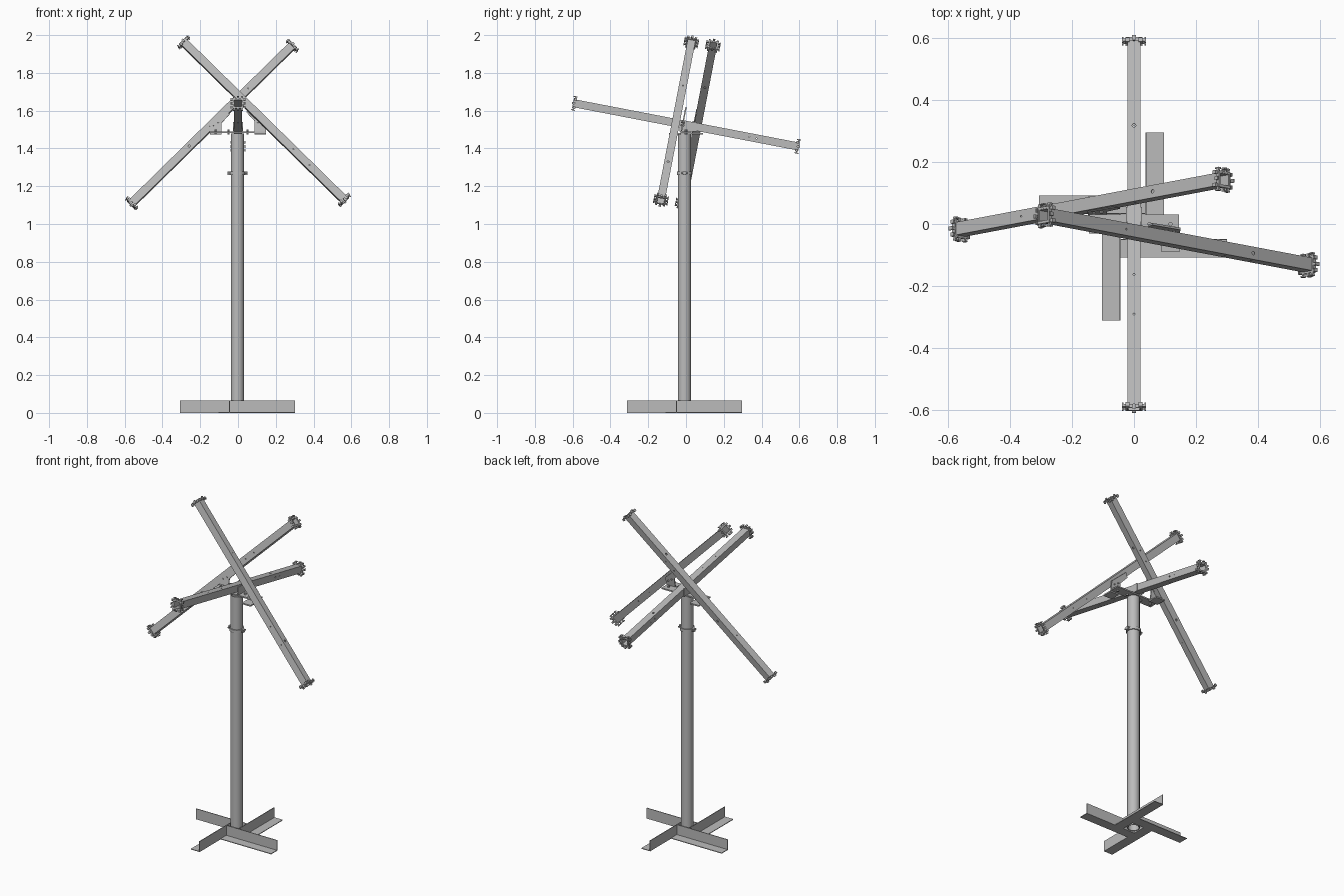
import bpy, bmesh
from math import sin, cos, pi, radians, sqrt
from mathutils import Matrix, Vector

if "Cube" in bpy.data.objects:
    bpy.data.objects.remove(bpy.data.objects["Cube"], do_unlink=True)

steel = bpy.data.materials.new("galvanised_steel")
steel.use_nodes = True
steel.diffuse_color = (0.5, 0.5, 0.5, 1)
steel.node_tree.nodes["Principled BSDF"].inputs["Base Color"].default_value = (0.5, 0.5, 0.5, 1)


def frame(x, y, z, origin):
    m = Matrix((x, y, z)).transposed().to_4x4()
    m.translation = origin
    return m


def add_box(bm, centre, size, m=Matrix()):
    bmesh.ops.create_cube(bm, size=1, matrix=m @ Matrix.Translation(centre) @ Matrix.Diagonal((*size, 1)))


def add_rod(bm, radius, depth, m, sides=12):
    bmesh.ops.create_cone(bm, cap_ends=True, segments=sides, radius1=radius, radius2=radius, depth=depth, matrix=m)


def add_tube(bm, sides, outer, inner, z0, z1, m=Matrix()):
    # hollow prism about the local z axis
    rings = []
    for r, z in ((outer, z0), (outer, z1), (inner, z1), (inner, z0)):
        ring = []
        for i in range(sides):
            t = 2 * pi * (i + 0.5) / sides
            ring.append(bm.verts.new(m @ Vector((r * cos(t), r * sin(t), z))))
        rings.append(ring)
    for k in range(4):
        p, q = rings[k], rings[(k + 1) % 4]
        for i in range(sides):
            j = (i + 1) % sides
            bm.faces.new((p[i], p[j], q[j], q[i]))


def add_plate(bm, outline, thick, m):
    # flat outline in local xy, extruded along local z
    face = bm.faces.new([bm.verts.new(m @ Vector((x, y, -thick / 2))) for x, y in outline])
    ext = bmesh.ops.extrude_face_region(bm, geom=[face])["geom"]
    shift = m.to_3x3() @ Vector((0, 0, thick))
    bmesh.ops.translate(bm, vec=shift, verts=[v for v in ext if isinstance(v, bmesh.types.BMVert)])


def finish(bm, name, smooth=False):
    bmesh.ops.recalc_face_normals(bm, faces=bm.faces)
    mesh = bpy.data.meshes.new(name)
    bm.to_mesh(mesh)
    bm.free()
    mesh.materials.append(steel)
    ob = bpy.data.objects.new(name, mesh)
    bpy.context.collection.objects.link(ob)
    bpy.ops.object.select_all(action="DESELECT")
    ob.select_set(True)
    bpy.context.view_layer.objects.active = ob
    if smooth:
        bpy.ops.object.shade_smooth_by_angle(angle=radians(35))
    return ob


ROOT2 = sqrt(2)
POST = Matrix.Translation((-0.003, -0.008, 0))

# base: four angle irons arranged as a pinwheel around the post
for i, side in enumerate(("front", "left", "back", "right")):
    m = POST @ Matrix.Rotation(i * pi / 2, 4, "Z")
    bm = bmesh.new()
    profile = [(-0.04, 0), (-0.04, 0.065), (-0.044, 0.065), (-0.044, 0.004), (-0.1, 0.004), (-0.1, 0)]
    along = m @ frame((0, 1, 0), (0, 0, 1), (1, 0, 0), (0.132, 0, 0))
    add_plate(bm, profile, 0.344, along)
    finish(bm, "base_angle_" + side)

# post with its clamp ring
bm = bmesh.new()
add_tube(bm, 32, 0.035, 0.031, 0.002, 1.48, POST)
finish(bm, "post", True)
bm = bmesh.new()
add_tube(bm, 32, 0.041, 0.0345, 1.26, 1.278, POST)
for s in (-1, 1):
    add_box(bm, (s * 0.046, 0, 1.269), (0.012, 0.016, 0.018), POST)
    add_rod(bm, 0.005, 0.034, POST @ Matrix.Translation((s * 0.047, 0, 1.269)) @ Matrix.Rotation(pi / 2, 4, "X"), 6)
finish(bm, "post_clamp", True)

# three mutually square arm directions, tilted together
tilt = radians(10.9)
A = Vector((0, cos(tilt), -sin(tilt)))
UP = Vector((0, sin(tilt), cos(tilt)))
X = Vector((1, 0, 0))
B = (X + UP) / ROOT2
C = (X - UP) / ROOT2
HALF = 0.608


def arm(name, centre, axis, up, holes):
    m = frame(up.cross(axis), up, axis, centre)
    bm = bmesh.new()
    add_tube(bm, 4, 0.021 * ROOT2, 0.018 * ROOT2, -HALF, HALF, m)
    ob = finish(bm, name)
    # drilled bolt holes
    bm = bmesh.new()
    for z, turn, r in holes:
        add_rod(bm, r, 0.08, m @ Matrix.Translation((0, 0, z)) @ Matrix.Rotation(pi / 2, 4, turn))
    cutter = finish(bm, name + "_drill")
    cutter.hide_render = True
    bpy.context.view_layer.objects.active = ob
    mod = ob.modifiers.new("drill", "BOOLEAN")
    mod.operation = "DIFFERENCE"
    mod.object = cutter
    bpy.ops.object.modifier_apply(modifier=mod.name)
    bpy.data.objects.remove(cutter, do_unlink=True)
    # toothed collars at both ends
    for s, end in ((-1, "lower"), (1, "upper")):
        bm = bmesh.new()
        z = s * (HALF - 0.005)
        add_tube(bm, 4, 0.027 * ROOT2, 0.0205 * ROOT2, z - 0.006, z + 0.006, m)
        for q in range(4):
            turned = m @ Matrix.Rotation(q * pi / 2, 4, "Z")
            for t in (-0.021, 0, 0.021):
                add_box(bm, (0.031, t, z - s * 0.002), (0.014, 0.008, 0.008), turned)
                lean = 0.004 if t else -0.004
                add_box(bm, (0.036, t, z - s * lean), (0.005, 0.012, 0.014), turned)
        finish(bm, name + "_collar_" + end)


arm("long_arm", Vector((0, 0, 1.525)), A, UP,
    [(0.32, "X", 0.006), (-0.17, "X", 0.003), (-0.3, "X", 0.003), (0.34, "Y", 0.004), (0.38, "Y", 0.003)])
arm("back_arm", Vector((-0.1375, 0.0625, 1.527)), B, A,
    [(0.3, "Y", 0.006), (-0.17, "X", 0.006), (0.27, "X", 0.003), (-0.3, "Y", 0.003), (0.2, "X", 0.003)])
arm("front_arm", Vector((0.1375, -0.0525, 1.545)), C, A,
    [(0.33, "Y", 0.006), (0.34, "X", 0.003), (0.22, "X", 0.003), (-0.25, "Y", 0.003)])

# head plate on the post and cheeks that hold the long arm
bm = bmesh.new()
add_box(bm, (0, 0, 1.487), (0.29, 0.06, 0.008))
finish(bm, "head_plate")
bm = bmesh.new()
for s in (-1, 1):
    add_box(bm, (s * 0.0235, 0.01, 1.515), (0.004, 0.09, 0.05))
finish(bm, "long_arm_cheeks")

# gussets and clips joining the two diagonal arms to the head plate
outline = [(0.148, 0), (0.088, 0), (0.088, 0.05), (0.045, 0.098), (0.06, 0.125), (0.15, 0.043)]
for s, name, y, lift in ((-1, "back", 0.034, 0), (1, "front", -0.026, 0.012)):
    bm = bmesh.new()
    m = frame(X, UP, -A, Vector((0, y, 1.484)))
    add_plate(bm, [(s * px, py + (lift if py else 0)) for px, py in outline], 0.007, m)
    finish(bm, name + "_gusset")
    bm = bmesh.new()
    add_box(bm, (s * 0.118, -s * 0.058, 1.479), (0.06, 0.062, 0.008))
    finish(bm, name + "_clip")
    bm = bmesh.new()
    for px in (0.05, 0.118):
        add_rod(bm, 0.007, 0.026, Matrix.Translation((s * px, 0, 1.487)), 6)
    for px, py in ((0.105, 0.055), (0.13, 0.04)):
        add_rod(bm, 0.005, 0.02, m @ Matrix.Translation((s * px, py, 0)), 6)
    finish(bm, name + "_bolts")
